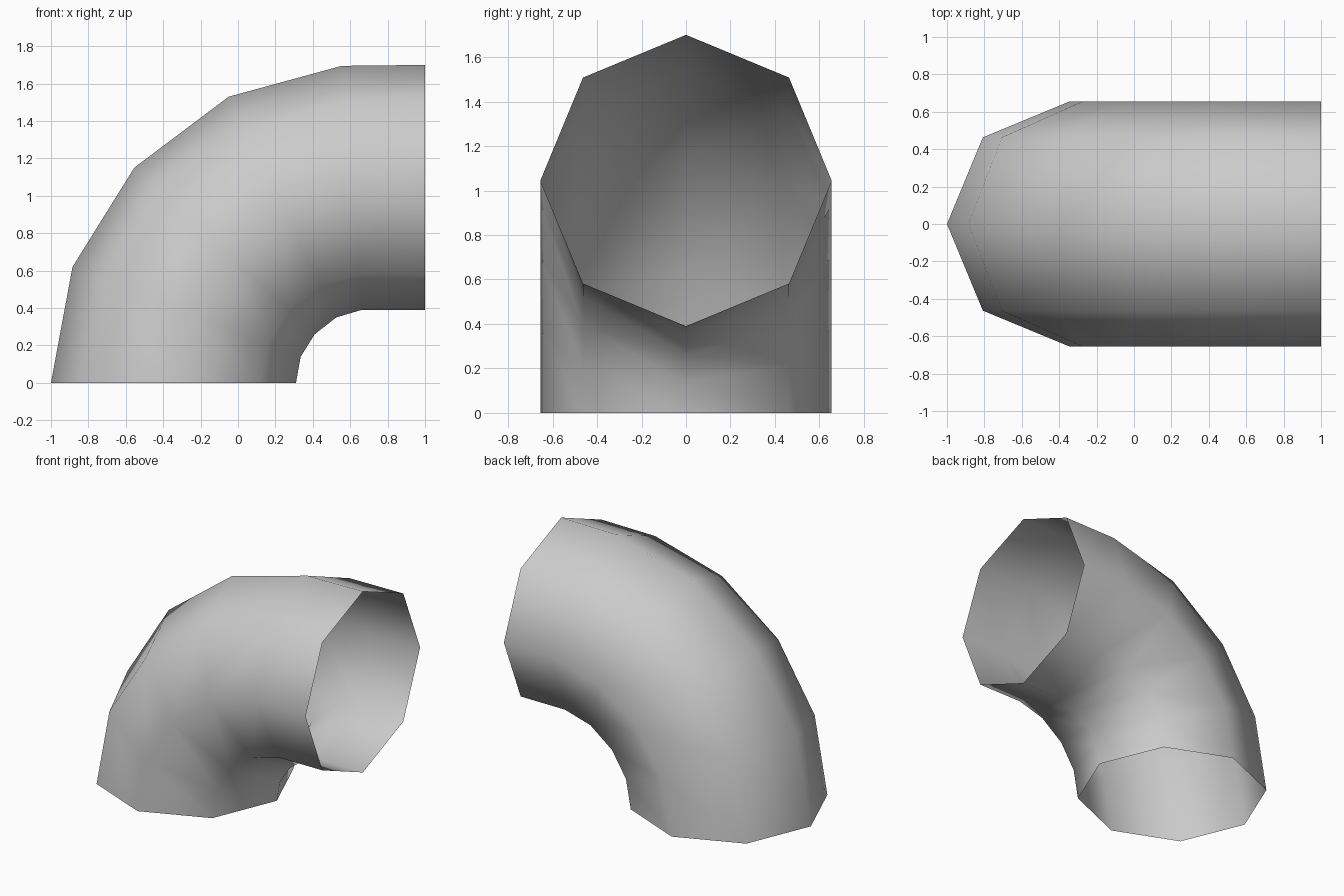
import bpy
import bmesh
from math import cos, sin, pi
from mathutils import Vector

cube = bpy.data.objects.get("Cube")
if cube:
    bpy.data.objects.remove(cube, do_unlink=True)

# Plain grey surface
grey = bpy.data.materials.new("light_grey")
grey.use_nodes = True
colour = (0.6, 0.6, 0.6, 1)
grey.diffuse_color = colour
grey.node_tree.nodes["Principled BSDF"].inputs["Base Color"].default_value = colour

# Each ring of the bend: outer (x, z) and inner (x, z) ends of its diameter
RINGS = [
    ((-1.0, 0.0), (0.31, 0.0)),
    ((-0.885, 0.62), (0.335, 0.14)),
    ((-0.555, 1.15), (0.41, 0.26)),
    ((-0.05, 1.53), (0.525, 0.35)),
    ((0.555, 1.695), (0.66, 0.39)),
    ((1.0, 1.70), (1.0, 0.39)),
]
SIDES = 8
HALF_WIDTH = 0.655


def add_ring(bm, outer, inner):
    a = Vector((outer[0], 0, outer[1]))
    b = Vector((inner[0], 0, inner[1]))
    centre, spoke = (a + b) / 2, (a - b) / 2
    side = Vector((0, HALF_WIDTH, 0))
    angles = [2 * pi * i / SIDES for i in range(SIDES)]
    return [bm.verts.new(centre + spoke * cos(t) + side * sin(t)) for t in angles]


# Open octagonal pipe elbow, skinned ring to ring
bm = bmesh.new()
rings = [add_ring(bm, *r) for r in RINGS]
for low, high in zip(rings, rings[1:]):
    for i in range(SIDES):
        j = (i + 1) % SIDES
        bm.faces.new((low[i], low[j], high[j], high[i]))
bmesh.ops.recalc_face_normals(bm, faces=bm.faces)
# Make sure the skin faces out of the pipe
bm.normal_update()
first = bm.faces[:][0]
if first.normal.x > 0:
    bmesh.ops.reverse_faces(bm, faces=bm.faces)
for f in bm.faces:
    f.smooth = True

mesh = bpy.data.meshes.new("pipe_elbow")
bm.to_mesh(mesh)
bm.free()
mesh.materials.append(grey)
pipe = bpy.data.objects.new("pipe_elbow", mesh)
bpy.context.collection.objects.link(pipe)
